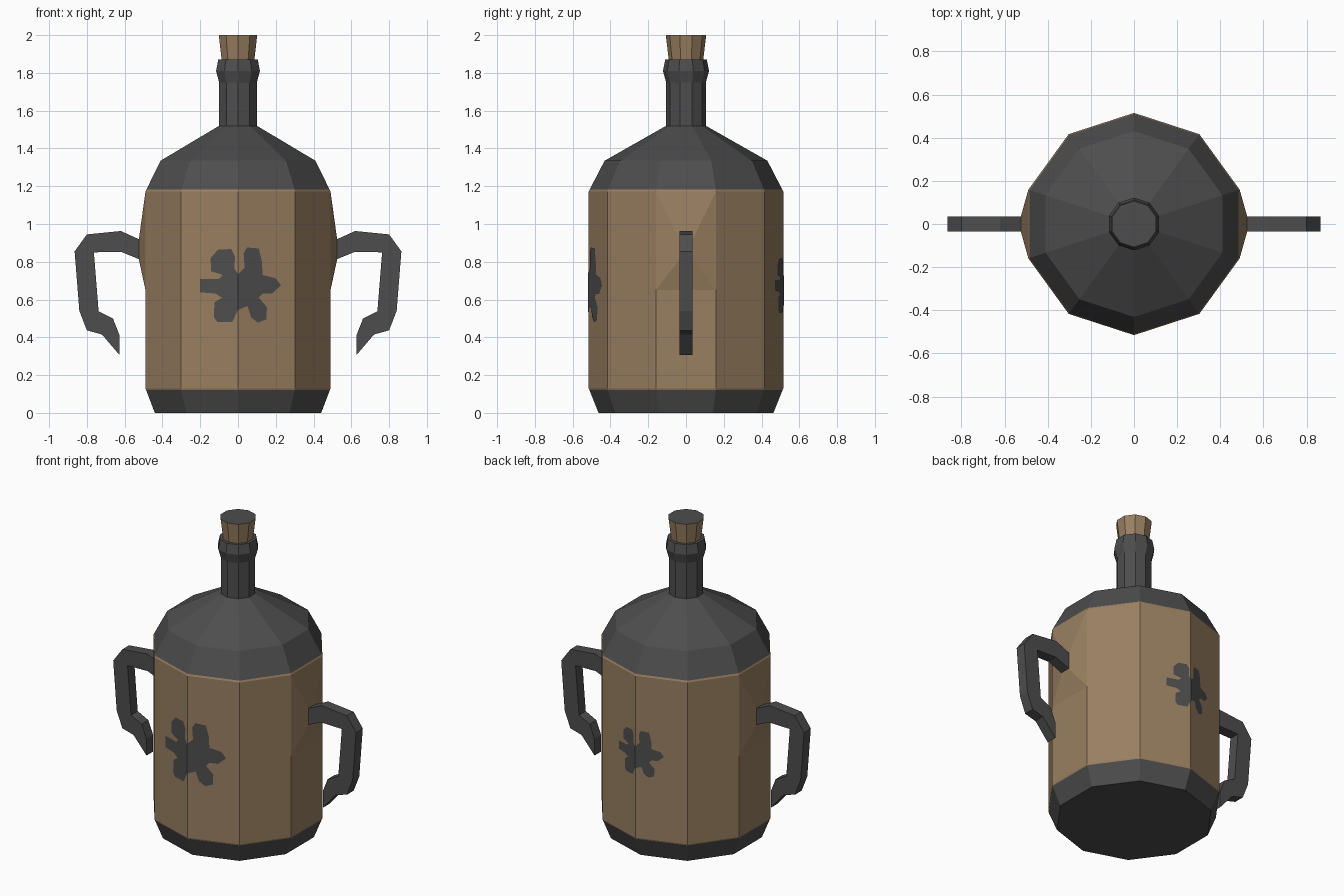
import bpy, bmesh, math

if "Cube" in bpy.data.objects:
    bpy.data.objects.remove(bpy.data.objects["Cube"])

def material(name, rgb):
    m = bpy.data.materials.new(name)
    m.diffuse_color = (*rgb, 1)
    m.use_nodes = True
    m.node_tree.nodes["Principled BSDF"].inputs["Base Color"].default_value = m.diffuse_color
    return m

DARK = material("dark grey", (0.075, 0.075, 0.075))
BROWN = material("tan brown", (0.318, 0.212, 0.119))
SIDES = 10

def finish(bm, name, mats):
    me = bpy.data.meshes.new(name)
    bm.normal_update()
    bm.to_mesh(me)
    bm.free()
    ob = bpy.data.objects.new(name, me)
    for m in mats:
        me.materials.append(m)
    bpy.context.collection.objects.link(ob)
    return ob

def lathe(profile):
    """Ten-sided closed solid from (radius, z) pairs, with a corner facing front."""
    bm = bmesh.new()
    rings = []
    for r, z in profile:
        rings.append([bm.verts.new((r * math.cos(a), r * math.sin(a), z))
                      for a in (math.radians(90 + 36 * i) for i in range(SIDES))])
    for lo, hi in zip(rings, rings[1:]):
        for i in range(SIDES):
            j = (i + 1) % SIDES
            bm.faces.new((lo[i], lo[j], hi[j], hi[i]))
    bm.faces.new(rings[0][::-1])
    bm.faces.new(rings[-1])
    bm.normal_update()
    return bm

# bottle: base, belly, shoulder, neck and lip
bm = lathe([(0.463, 0), (0.512, 0.122), (0.515, 0.13), (0.515, 0.65), (0.515, 1.172),
            (0.510, 1.182), (0.431, 1.335), (0.105, 1.52), (0.105, 1.75),
            (0.122, 1.81), (0.11, 1.87)])
for f in bm.faces:
    f.material_index = 1 if 0.122 < f.calc_center_median().z < 1.182 else 0
# raised handle mounts on the two side facets
mounts = [f for f in bm.faces if abs(f.normal.x) > 0.99
          and 0.8 < f.calc_center_median().z < 1.0]
bmesh.ops.inset_individual(bm, faces=mounts, thickness=0.05)
for f in mounts:
    mid = f.calc_center_median()
    for v in f.verts:
        v.co = (math.copysign(0.525, v.co.x), math.copysign(0.034, v.co.y),
                0.918 if v.co.z > mid.z else 0.813)
finish(bm, "bottle", [DARK, BROWN])

# cork with a dark top
bm = lathe([(0.09, 1.86), (0.107, 2.0)])
for f in bm.faces:
    f.material_index = 0 if f.normal.z > 0.9 else 1
finish(bm, "cork", [DARK, BROWN])

# handles: a flat hooked strip, outer and inner edge points (x, z) in pairs
OUTER = [(0.515, 0.915), (0.62, 0.963), (0.80, 0.945), (0.865, 0.855),
         (0.84, 0.54), (0.80, 0.437), (0.72, 0.415), (0.628, 0.307)]
INNER = [(0.515, 0.81), (0.62, 0.853), (0.763, 0.85), (0.763, 0.85),
         (0.738, 0.538), (0.662, 0.50), (0.662, 0.50), (0.628, 0.413)]
for side, name in ((1, "right_handle"), (-1, "left_handle")):
    bm = bmesh.new()
    rows = [[bm.verts.new((side * x, y, z)) for (x, z), y in
             ((o, -0.034), (o, 0.034), (n, 0.034), (n, -0.034))]
            for o, n in zip(OUTER, INNER)]
    for a, b in zip(rows, rows[1:]):
        for i in range(4):
            j = (i + 1) % 4
            bm.faces.new((a[i], a[j], b[j], b[i]))
    bm.faces.new(rows[0][::-1])
    bm.faces.new(rows[-1])
    bmesh.ops.remove_doubles(bm, verts=bm.verts, dist=0.0005)
    bmesh.ops.recalc_face_normals(bm, faces=bm.faces)
    finish(bm, name, [DARK])

# painted splats: two half outlines folded over the front and back corners
LEFT = [(0, 0.735), (-0.02, 0.765), (-0.015, 0.825), (-0.035, 0.867), (-0.105, 0.865),
        (-0.145, 0.82), (-0.143, 0.75), (-0.08, 0.73), (-0.10, 0.71), (-0.20, 0.71),
        (-0.20, 0.638), (-0.12, 0.632), (-0.085, 0.61), (-0.125, 0.585),
        (-0.127, 0.505), (-0.108, 0.48), (-0.03, 0.482), (0, 0.545)]
RIGHT = [(0, 0.545), (0.05, 0.565), (0.07, 0.505), (0.105, 0.478), (0.15, 0.495),
         (0.153, 0.56), (0.11, 0.61), (0.13, 0.632), (0.18, 0.632), (0.227, 0.675),
         (0.20, 0.712), (0.13, 0.73), (0.127, 0.80), (0.11, 0.87), (0.048, 0.876),
         (0.03, 0.845), (0.035, 0.77), (0, 0.735)]
SLOPE = math.tan(math.radians(18))
for name, turn, scale in (("front_splat", 1, 1.0), ("back_splat", -1, 0.74)):
    bm = bmesh.new()
    for half in (LEFT, RIGHT):
        bm.faces.new([bm.verts.new((turn * x * scale,
                                    -turn * (0.519 - abs(x * scale) * SLOPE),
                                    0.675 + (z - 0.675) * scale)) for x, z in half])
    bm.normal_update()
    for f in bm.faces:
        if f.normal.y * turn > 0:
            f.normal_flip()
    finish(bm, name, [DARK])
